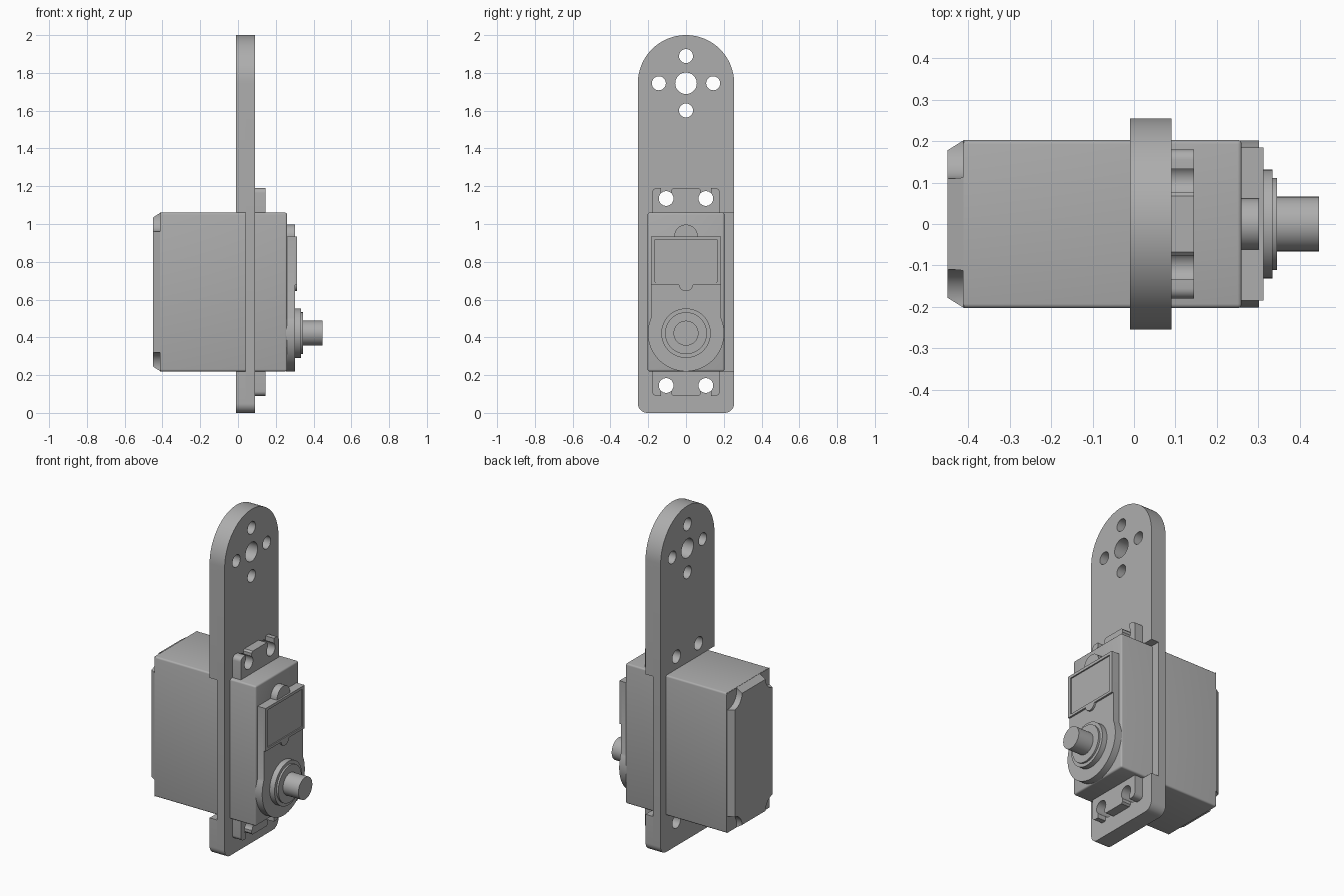
import bpy, bmesh
from math import sin, cos, pi, radians
from mathutils import Matrix

cube = bpy.data.objects.get("Cube")
if cube:
    bpy.data.objects.remove(cube, do_unlink=True)

GREY = (0.42, 0.42, 0.42, 1)
mat = bpy.data.materials.new("plain grey")
mat.use_nodes = True
mat.diffuse_color = GREY
mat.node_tree.nodes["Principled BSDF"].inputs["Base Color"].default_value = GREY

# Profiles lie in (y, z) and are extruded along x
TO_X = Matrix(((0, 0, 1, 0), (1, 0, 0, 0), (0, 1, 0, 0), (0, 0, 0, 1)))


def arc(cy, cz, r, a0, a1, n=16):
    steps = [radians(a0 + (a1 - a0) * i / n) for i in range(n + 1)]
    return [(cy + r * cos(a), cz + r * sin(a)) for a in steps]


def circle(cy, cz, r, n=48):
    return arc(cy, cz, r, 0, 360, n)[:-1]


def finish(obj, angle=30):
    obj.data.materials.clear()
    obj.data.materials.append(mat)
    bpy.ops.object.select_all(action='DESELECT')
    obj.select_set(True)
    bpy.context.view_layer.objects.active = obj
    bpy.ops.object.shade_smooth_by_angle(angle=radians(angle))
    return obj


def add_mesh(name, bm):
    me = bpy.data.meshes.new(name)
    bmesh.ops.recalc_face_normals(bm, faces=bm.faces)
    bm.to_mesh(me)
    bm.free()
    obj = bpy.data.objects.new(name, me)
    bpy.context.collection.objects.link(obj)
    return obj


def plate(name, x0, x1, outline, holes=()):
    """Extrude an outline with holes between x0 and x1."""
    cu = bpy.data.curves.new(name + "_profile", 'CURVE')
    cu.dimensions = '2D'
    cu.fill_mode = 'BOTH'
    cu.extrude = (x1 - x0) / 2
    for pts in [outline, *holes]:
        sp = cu.splines.new('POLY')
        sp.points.add(len(pts) - 1)
        for p, (y, z) in zip(sp.points, pts):
            p.co = (y, z, 0, 1)
        sp.use_cyclic_u = True
    tmp = bpy.data.objects.new(name + "_profile", cu)
    bpy.context.collection.objects.link(tmp)
    deps = bpy.context.evaluated_depsgraph_get()
    me = bpy.data.meshes.new_from_object(tmp.evaluated_get(deps))
    bm = bmesh.new()
    bm.from_mesh(me)
    bpy.data.objects.remove(tmp, do_unlink=True)
    bpy.data.meshes.remove(me)
    bmesh.ops.remove_doubles(bm, verts=bm.verts, dist=1e-5)
    bm.transform(Matrix.Translation(((x0 + x1) / 2, 0, 0)) @ TO_X)
    return finish(add_mesh(name, bm))


def box(bm, x0, x1, y, z0, z1):
    m = Matrix.Translation(((x0 + x1) / 2, 0, (z0 + z1) / 2)) @ \
        Matrix.Diagonal((x1 - x0, 2 * y, z1 - z0, 1))
    return bmesh.ops.create_cube(bm, size=1, matrix=m)['verts']


# Servo case dimensions
W, Z0, Z1 = 0.203, 0.22, 1.06
MID = (Z0 + Z1) / 2

# Bracket: two C-shaped layers whose notches open to opposite sides
PW, TOP = 0.255, 1.745
screw_holes = [circle(s * 0.105, z, 0.039) for s in (-1, 1) for z in (0.145, 1.135)]
horn_holes = [circle(0, TOP, 0.057)]
horn_holes += [circle(0.144 * cos(a), TOP + 0.144 * sin(a), 0.037)
               for a in (0, pi / 2, pi, 3 * pi / 2)]


def layer_outline(side):
    pts = arc(PW - 0.05, 0.05, 0.05, -90, 0, 8)
    pts += [(PW, Z0), (-W + 0.01, Z0), (-W + 0.01, Z1), (PW, Z1)]
    pts += arc(0, TOP, PW, 0, 180, 48)
    pts += arc(-PW + 0.05, 0.05, 0.05, 180, 270, 8)
    return [(side * y, z) for y, z in pts]


plate("bracket_back_layer", -0.01, 0.04, layer_outline(-1), screw_holes + horn_holes)
plate("bracket_front_layer", 0.04, 0.09, layer_outline(1), screw_holes + horn_holes)

# Mounting ears with keyhole slots, mirrored top and bottom
half = [(0.18, MID + 0.4)] + arc(0.155, 1.165, 0.025, 0, 90, 6) + [(0.133, 1.19)]
half += arc(0.105, 1.135, 0.039, 45, -225, 24)
half += [(0.077, 1.18), (0.067, 1.19)]
ear = half + [(-y, z) for y, z in reversed(half)]
plate("upper_ear", 0.09, 0.145, ear)
plate("lower_ear", 0.09, 0.145, [(y, 2 * MID - z) for y, z in ear])

# Main case with softly rounded long edges
bm = bmesh.new()
box(bm, -0.412, 0.26, W, Z0, Z1)
long_edges = [e for e in bm.edges
              if abs(e.verts[0].co.x - e.verts[1].co.x) > 0.1 or e.verts[0].co.x > 0]
bmesh.ops.bevel(bm, geom=long_edges, offset=0.01, segments=3, profile=0.5,
                affect='EDGES')
finish(add_mesh("servo_case", bm), 40)

# Tapered end cap with rounded corner pockets
bm = bmesh.new()
for v in box(bm, -0.45, -0.41, W, Z0, Z1):
    if v.co.x < -0.43:
        v.co.y *= 0.178 / W
        v.co.z = MID + (v.co.z - MID) * 0.94
cap = add_mesh("end_cap", bm)
bm = bmesh.new()
for y in (-0.19, 0.19):
    for z in (Z0 + 0.02, Z1 - 0.02):
        bmesh.ops.create_cone(bm, cap_ends=True, segments=48, radius1=0.08, radius2=0.08,
                              depth=0.1, matrix=Matrix.Translation((-0.463, y, z)) @ TO_X)
cutter = add_mesh("pocket_cutter", bm)
mod = cap.modifiers.new("pockets", 'BOOLEAN')
mod.operation, mod.object, mod.solver = 'DIFFERENCE', cutter, 'EXACT'
bpy.context.view_layer.objects.active = cap
bpy.ops.object.modifier_apply(modifier=mod.name)
bpy.data.objects.remove(cutter, do_unlink=True)
finish(cap)

# Gear cover: round at the shaft, straight above
SHAFT_Z = 0.422
cover = arc(0, SHAFT_Z, 0.202, 156, 384, 64) + [(0.185, 0.935), (-0.185, 0.935)]
plate("gear_cover", 0.255, 0.302, cover)
plate("cover_top_tab", 0.255, 0.302, arc(0, 0.935, 0.062, 0, 180, 24) + [(-0.062, 0.92), (0.062, 0.92)])

# Label panel: raised frame with a shallow inset face and a small tab
inset = [(-0.165, 0.692), (0.165, 0.692), (0.165, 0.918), (-0.165, 0.918)]
frame = [(-0.185, 0.677), (0.185, 0.677), (0.185, 0.935), (-0.185, 0.935)]
plate("panel_frame", 0.30, 0.313, frame, [inset])
plate("panel_face", 0.30, 0.308, [(y * 0.97, MID + (z - MID) * 0.98 + 0.003) for y, z in inset])
plate("panel_tab", 0.30, 0.313, arc(0, 0.682, 0.038, 180, 360, 20))

# Stepped output boss and shaft
for name, x1, r in (("boss_base", 0.334, 0.131), ("boss_step", 0.345, 0.111),
                    ("output_shaft", 0.447, 0.066)):
    plate(name, 0.295, x1, circle(0, SHAFT_Z, r, 64))
